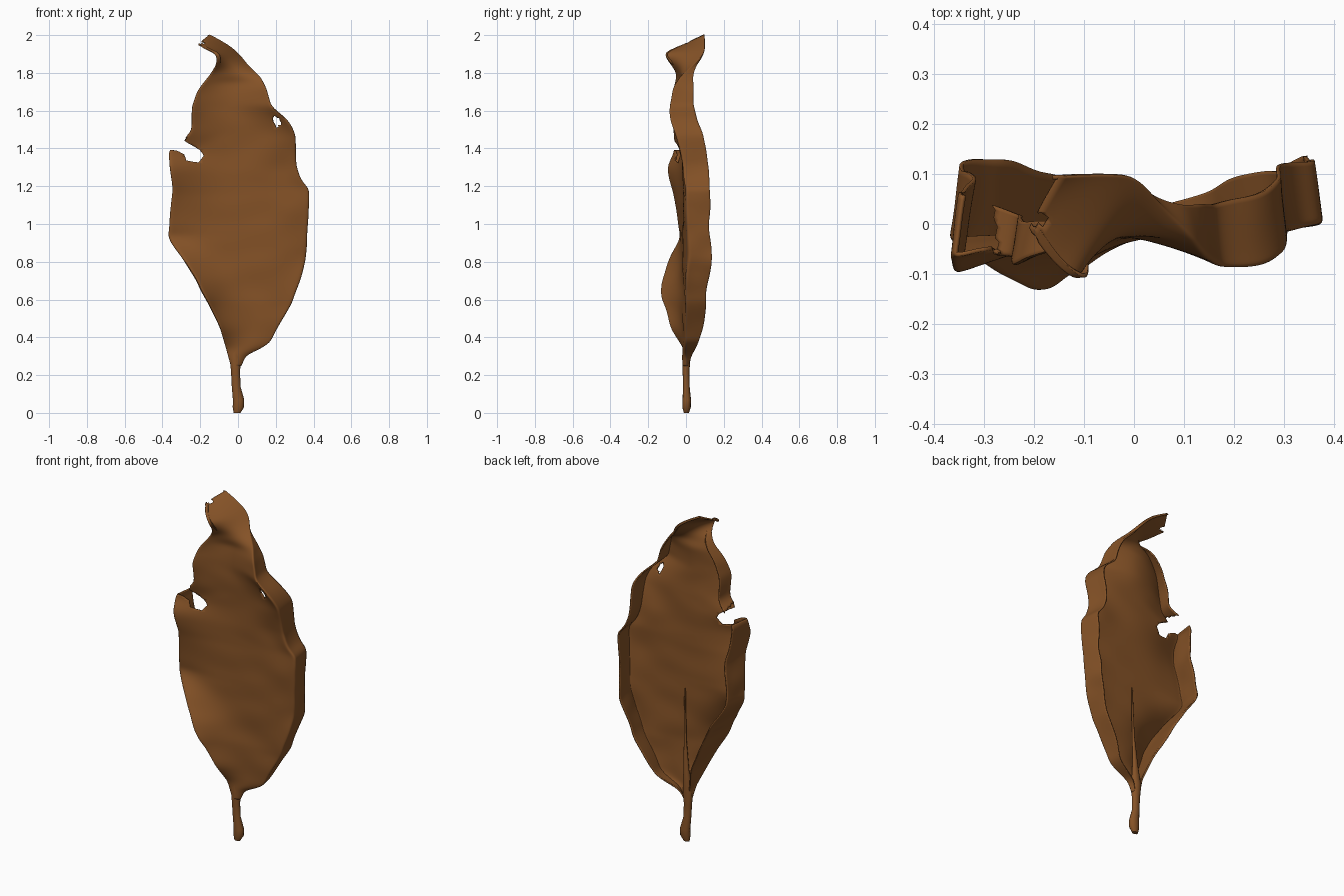
import bpy
import bmesh
from mathutils import Vector, noise

old = bpy.data.objects.get("Cube")
if old:
    bpy.data.objects.remove(old, do_unlink=True)

brown = bpy.data.materials.new("dry_brown")
brown.use_nodes = True
COLOUR = (0.235, 0.085, 0.02, 1)
brown.diffuse_color = COLOUR
shader = next(n for n in brown.node_tree.nodes if n.type == 'BSDF_PRINCIPLED')
shader.inputs["Base Color"].default_value = COLOUR
shader.inputs["Roughness"].default_value = 0.8

# Blade edges: height, x, y, and depth of the rim curling backwards
LEFT = [
    (.25, -.035, 0, .01), (.34, -.06, -.01, .03), (.45, -.09, -.08, .14),
    (.6, -.17, -.125, .22), (.7, -.22, -.13, .24), (.8, -.28, -.09, .22),
    (.93, -.37, -.03, .15), (1.18, -.34, -.07, .16), (1.3, -.36, -.1, .16),
    (1.39, -.37, -.06, .12), (1.48, -.25, -.06, .08), (1.62, -.245, -.08, .09),
    (1.7, -.21, -.07, .08), (1.8, -.14, -.05, .04), (1.85, -.105, -.08, .01),
    (1.9, -.11, -.12, 0), (1.95, -.17, -.07, 0), (2, -.21, 0, 0)]
RIGHT = [
    (.25, .015, 0, .01), (.31, .04, 0, .03), (.36, .16, 0, .06),
    (.45, .205, 0, .09), (.6, .295, 0, .11), (.8, .355, .01, .12),
    (1, .365, 0, .12), (1.19, .375, 0, .12), (1.23, .33, -.01, .13),
    (1.3, .305, -.01, .13), (1.48, .3, -.05, .14), (1.55, .265, -.08, .13),
    (1.62, .175, -.09, .13), (1.72, .15, -.07, .11), (1.78, .115, -.03, .06),
    (1.83, .055, .02, .02), (1.9, 0, .09, 0), (1.95, -.06, .1, 0),
    (2, -.15, .09, 0)]


def sample(table, t):
    """Straight interpolation between the rows of a table."""
    for a, b in zip(table, table[1:]):
        if t <= b[0]:
            f = max(0, (t - a[0]) / (b[0] - a[0]))
            return [p + (q - p) * f for p, q in zip(a[1:], b[1:])]
    return list(table[-1][1:])


def section(t):
    """Points across the blade, from the left rim to the right rim."""
    lx, ly, ld = sample(LEFT, t)
    rx, ry, rd = sample(RIGHT, t)
    left = Vector((lx, ly, t - max(0, t - 1.9) * .5))
    right = Vector((rx, ry, t))
    tip = min(1, max(0, (t - 1.75) / .12))
    middle = -.015 * (1 - tip) + (ly + ry) / 2 * tip
    points = [left + Vector((.02 * k, k * ld, 0)) for k in (1, .7, .35, .1)]
    for u in (0, .04, .14, .3, .5, .7, .86, .96, 1):
        p = left.lerp(right, u)
        edge = ly if u < .5 else ry
        bowl = middle + (edge - middle) * abs(2 * u - 1) ** 2
        p.y = bowl * (1 - tip) + p.y * tip
        points.append(p)
    points += [right + Vector((-.015 * k, k * rd, 0)) for k in (.1, .35, .7, 1)]
    for p in points:
        fade = min(1, max(0, t - .28) * 3)
        p.y += fade * .013 * noise.noise(p * 7)
        p.x += fade * .008 * noise.noise(p * 9 + Vector((4, 2, 1)))
    return points


def mesh_object(name, bm):
    mesh = bpy.data.meshes.new(name)
    bm.to_mesh(mesh)
    bm.free()
    mesh.materials.append(brown)
    obj = bpy.data.objects.new(name, mesh)
    bpy.context.collection.objects.link(obj)
    bpy.ops.object.select_all(action='DESELECT')
    obj.select_set(True)
    bpy.context.view_layer.objects.active = obj
    return obj


def inside(p, outline):
    """Even-odd test of a point against an outline in x and z."""
    hit = False
    for (ax, az), (bx, bz) in zip(outline, outline[1:] + outline[:1]):
        if (az > p.z) != (bz > p.z):
            hit ^= p.x < ax + (p.z - az) / (bz - az) * (bx - ax)
    return hit


def tear(bm, outline):
    """Cut the sheet along an outline and remove what lies within."""
    xs, zs = zip(*outline)
    pad = .02
    for (ax, az), (bx, bz) in zip(outline, outline[1:] + outline[:1]):
        faces = []
        for f in bm.faces:
            c = f.calc_center_median()
            if (min(xs) - pad < c.x < max(xs) + pad
                    and min(zs) - pad < c.z < max(zs) + pad):
                faces.append(f)
        edges = {e for f in faces for e in f.edges}
        verts = {v for f in faces for v in f.verts}
        bmesh.ops.bisect_plane(
            bm, geom=faces + list(edges) + list(verts), dist=.0001,
            plane_co=(ax, 0, az), plane_no=(bz - az, 0, ax - bx))
    gone = [f for f in bm.faces if inside(f.calc_center_median(), outline)]
    bmesh.ops.delete(bm, geom=gone, context='FACES')


# Curled blade
bm = bmesh.new()
ROWS = 56
grid = [[bm.verts.new(p) for p in section(.25 + 1.75 * i / ROWS)]
        for i in range(ROWS + 1)]
for low, high in zip(grid, grid[1:]):
    for j in range(len(low) - 1):
        bm.faces.new((low[j], low[j + 1], high[j + 1], high[j]))
blade = mesh_object("leaf_blade", bm)
blade.modifiers.new("smooth", 'SUBSURF').levels = 2
bpy.ops.object.modifier_apply(modifier="smooth")

# Torn notch, hole and ragged tip
TEARS = [
    [(-.5, 1.39), (-.33, 1.39), (-.285, 1.37), (-.275, 1.335), (-.21, 1.325),
     (-.18, 1.36), (-.2, 1.39), (-.25, 1.42), (-.28, 1.44), (-.26, 1.48),
     (-.5, 1.48)],
    [(.185, 1.55), (.205, 1.51), (.23, 1.53), (.22, 1.56), (.19, 1.575)],
    [(-.25, 1.975), (-.185, 1.965), (-.17, 1.955), (-.2, 1.95)]]
bm = bmesh.new()
bm.from_mesh(blade.data)
for outline in TEARS:
    tear(bm, outline)
bm.to_mesh(blade.data)
bm.free()
bpy.ops.object.shade_smooth_by_angle(angle=.9)
shell = blade.modifiers.new("thickness", 'SOLIDIFY')
shell.thickness = .008
shell.offset = 0

# Stem running up into the midrib: x, y, z, radius
STEM = [(-.005, .002, 0, .018), (.002, .003, .03, .03), (.003, .004, .07, .03),
        (-.01, .002, .14, .023), (-.013, 0, .22, .024), (-.014, .002, .3, .03),
        (-.005, .004, .42, .017), (.005, 0, .6, .008), (.01, -.005, .9, .004)]
bm = bmesh.new()
SIDES = 12
rings = []
for x, y, z, r in STEM:
    ring = bmesh.ops.create_circle(bm, segments=SIDES, radius=r)["verts"]
    for v in ring:
        v.co = Vector((x + v.co.x, y + v.co.y * .75, z))
    rings.append(ring)
for a, b in zip(rings, rings[1:]):
    for i in range(SIDES):
        k = (i + 1) % SIDES
        bm.faces.new((a[i], a[k], b[k], b[i]))
bm.faces.new(rings[0])
bm.faces.new(rings[-1])
bmesh.ops.recalc_face_normals(bm, faces=bm.faces)
stem = mesh_object("stem", bm)
bpy.ops.object.shade_smooth_by_angle(angle=.9)
